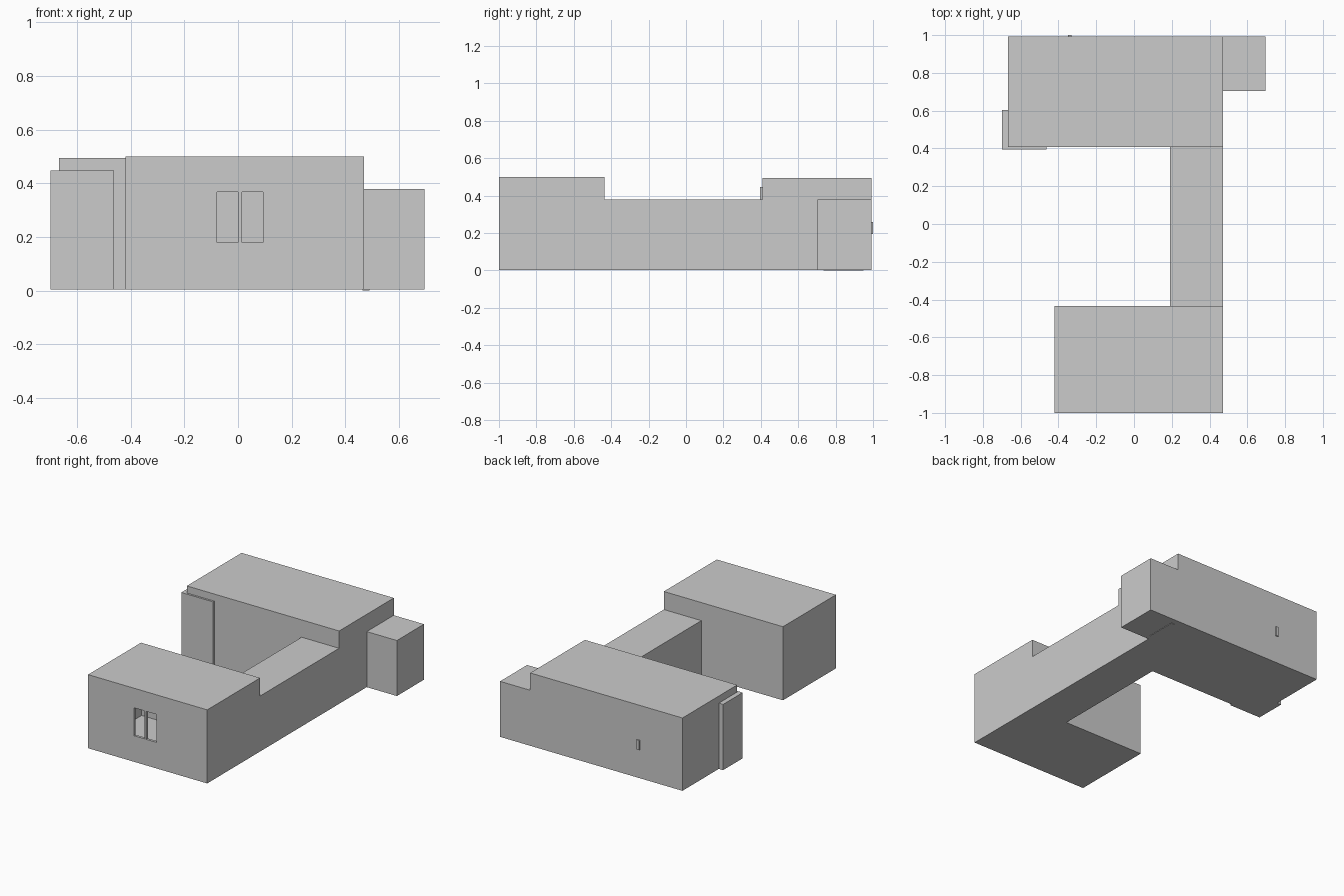
import bpy, bmesh
from mathutils import Matrix, Vector

if "Cube" in bpy.data.objects:
    bpy.data.objects.remove(bpy.data.objects["Cube"])

WALL = 0.015


def add_box(bm, lo, hi, inward=False):
    size = Vector(hi) - Vector(lo)
    mid = (Vector(hi) + Vector(lo)) / 2
    mat = Matrix.Translation(mid) @ Matrix.Diagonal((*size, 1))
    verts = bmesh.ops.create_cube(bm, size=1, matrix=mat)["verts"]
    if inward:
        faces = list({f for v in verts for f in v.link_faces})
        bmesh.ops.reverse_faces(bm, faces=faces)


def make(name, bm):
    mesh = bpy.data.meshes.new(name)
    bm.to_mesh(mesh)
    bm.free()
    ob = bpy.data.objects.new(name, mesh)
    bpy.context.collection.objects.link(ob)
    return ob


def boxes(name, *pairs):
    bm = bmesh.new()
    for lo, hi in pairs:
        add_box(bm, lo, hi)
    return make(name, bm)


def room(name, lo, hi):
    """Closed hollow room with thin walls."""
    bm = bmesh.new()
    add_box(bm, lo, hi)
    t = Vector((WALL, WALL, WALL))
    add_box(bm, Vector(lo) + t, Vector(hi) - t, inward=True)
    return make(name, bm)


# Rooms
front_room = room("front_room", (-0.42, -1.0, 0.003), (0.47, -0.435, 0.5))
room("corridor", (0.19, -0.435, 0.003), (0.47, 0.408, 0.378))
room("back_room", (-0.668, 0.408, 0.003), (0.47, 0.992, 0.495))
room("corner_room", (-0.7, 0.395, 0.003), (-0.463, 0.604, 0.447))
room("side_room", (0.485, 0.703, 0.003), (0.695, 0.992, 0.378))

# Wall strip joining the side room to the back room
boxes("side_room_wall", ((0.47, 0.703, 0.003), (0.485, 0.992, 0.378)))

# Threshold below the side doorway
boxes("door_threshold", ((0.465, 0.735, 0), (0.49, 0.95, 0.01)))

# Window opening in the front wall
X0, X1, Z0, Z1 = -0.09, 0.105, 0.167, 0.38
cutter = boxes("window_cutter", ((X0 + 0.001, -1.05, Z0 + 0.001), (X1 - 0.001, -0.95, Z1 - 0.001)))
cutter.hide_render = True
mod = front_room.modifiers.new("window_opening", "BOOLEAN")
mod.operation = "DIFFERENCE"
mod.solver = "EXACT"
mod.object = cutter
bpy.context.view_layer.objects.active = front_room
bpy.ops.object.modifier_apply(modifier=mod.name)
bpy.data.objects.remove(cutter)

# Window frame with centre mullion
F, YA, YB = 0.012, -1.0, -0.983
XM = (X0 + X1) / 2
boxes("window_frame",
      ((X0, YA, Z0), (X0 + F, YB, Z1)),
      ((X1 - F, YA, Z0), (X1, YB, Z1)),
      ((XM - 0.007, YA, Z0 + F), (XM + 0.007, YB, Z1 - F)),
      ((X0 + F, YA, Z0), (X1 - F, YB, Z0 + F)),
      ((X0 + F, YA, Z1 - F), (X1 - F, YB, Z1)))

# Small plate on the back wall
boxes("wall_plate", ((-0.35, 0.985, 0.195), (-0.33, 1.0, 0.26)))
